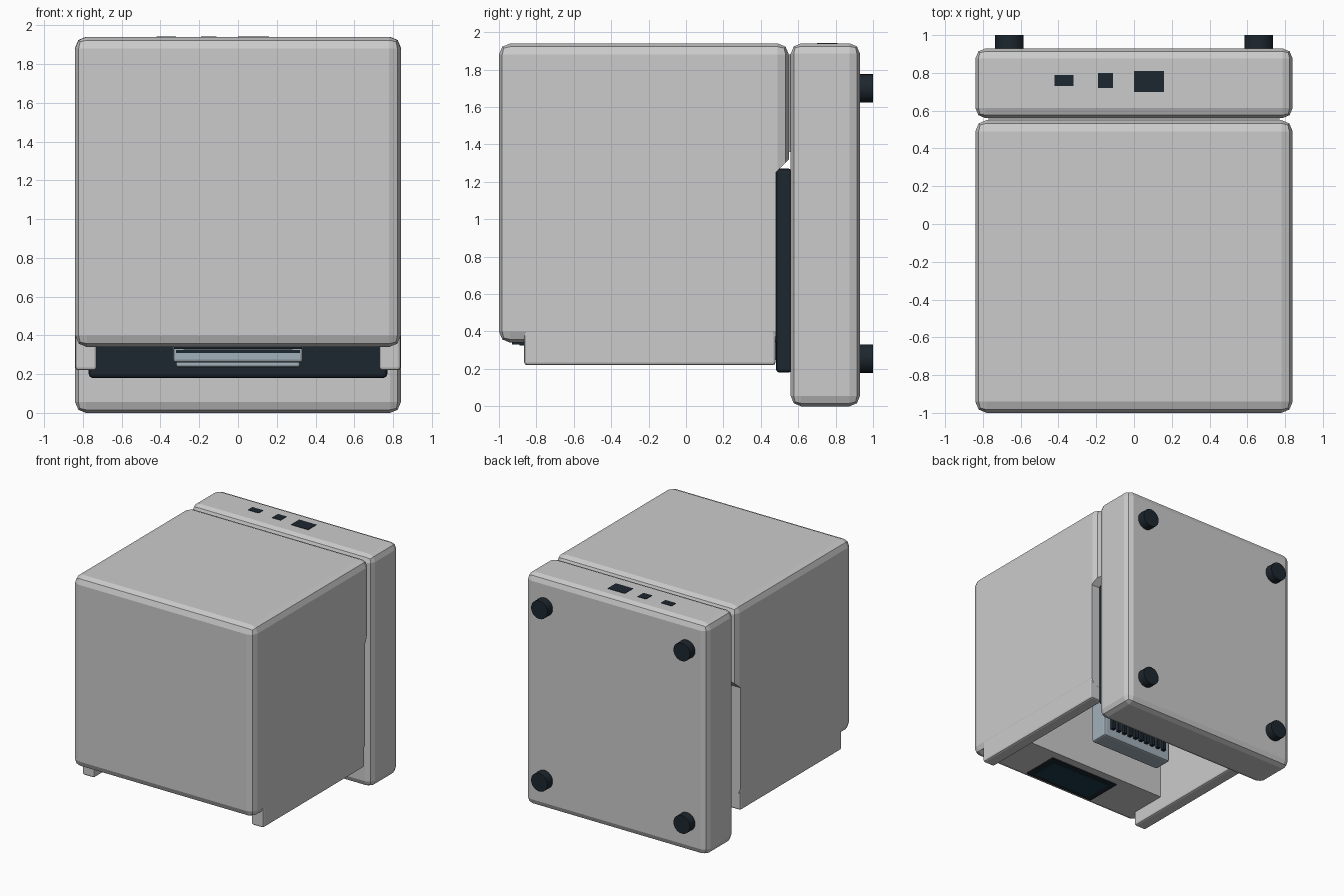
import bpy, bmesh
from math import radians
from mathutils import Matrix

if "Cube" in bpy.data.objects:
    bpy.data.objects.remove(bpy.data.objects["Cube"])


def material(name, rgb):
    m = bpy.data.materials.new(name)
    m.diffuse_color = (*rgb, 1)
    m.use_nodes = True
    m.node_tree.nodes["Principled BSDF"].inputs["Base Color"].default_value = m.diffuse_color
    return m


DARK = material("dark_plastic", (0.012, 0.02, 0.028))
PALE = material("pale_metal", (0.36, 0.44, 0.49))
GLASS = material("screen_glass", (0.01, 0.045, 0.07))


def finish(name, bm, mat=None, bevel=0, segments=2):
    bmesh.ops.recalc_face_normals(bm, faces=bm.faces)
    me = bpy.data.meshes.new(name)
    bm.to_mesh(me)
    bm.free()
    ob = bpy.data.objects.new(name, me)
    bpy.context.collection.objects.link(ob)
    if mat:
        me.materials.append(mat)
    if bevel:
        mod = ob.modifiers.new("bevel", "BEVEL")
        mod.width, mod.segments = bevel, segments
    return ob


def add_box(bm, x, y, z):
    """Box given by its (min, max) range on each axis."""
    size = [b - a for a, b in (x, y, z)]
    mid = [(a + b) / 2 for a, b in (x, y, z)]
    bmesh.ops.create_cube(bm, size=1, matrix=Matrix.Translation(mid) @ Matrix.Diagonal((*size, 1)))


def box(name, x, y, z, mat=None, bevel=0, segments=2):
    bm = bmesh.new()
    add_box(bm, x, y, z)
    return finish(name, bm, mat, bevel, segments)


def prism(name, profile, half_width):
    """Side profile (y, z) extruded across x."""
    bm = bmesh.new()
    face = bm.faces.new([bm.verts.new((-half_width, y, z)) for y, z in profile])
    ext = bmesh.ops.extrude_face_region(bm, geom=[face])
    verts = [v for v in ext["geom"] if isinstance(v, bmesh.types.BMVert)]
    bmesh.ops.translate(bm, verts=verts, vec=(2 * half_width, 0, 0))
    return finish(name, bm)


def cut(target, cutter):
    mod = target.modifiers.new("cut", "BOOLEAN")
    mod.operation, mod.solver, mod.object = "DIFFERENCE", "EXACT", cutter
    cutter.hide_render = True
    cutter.display_type = "WIRE"


# Base slab
box("base", (-0.84, 0.84), (0.56, 0.93), (0, 1.94), bevel=0.055)

# Main housing with open work chamber and stepped rear
housing = box("housing", (-0.84, 0.84), (-1, 0.55), (0.34, 1.94), bevel=0.06)
cut(housing, prism("step_cutter", [(0.48, 0), (0.48, 1.25), (0.56, 1.33), (0.7, 1.33), (0.7, 0)], 1))
cut(housing, box("chamber_cutter", (-0.73, 0.73), (-0.54, 0.75), (0, 1.24)))

# Side walls projecting past the housing
for side, x in (("left", (-0.839, -0.729)), ("right", (0.729, 0.839))):
    box(f"{side}_wall", x, (-0.865, 0.479), (0.22, 0.6), bevel=0.015)

# Neck joining housing and base
box("neck", (-0.77, 0.77), (0.5, 0.58), (1.36, 1.88))

# Dark work deck and sample plate
box("deck", (-0.77, 0.77), (0.48, 0.57), (0.18, 1.27), DARK, 0.02)
box("sample_plate", (-0.32, 0.32), (0.4, 0.48), (0.235, 0.66), PALE, 0.012)

# Dispensing carriage with a row of nozzles
box("carriage", (-0.335, 0.335), (-0.12, 0.04), (0.26, 1.25), PALE, 0.015)
box("carriage_trim", (-0.32, 0.32), (-0.125, -0.11), (0.31, 0.325), DARK)
bm = bmesh.new()
for i in range(10):
    x = -0.26 + i * 0.52 / 9
    add_box(bm, (x - 0.015, x + 0.015), (0.03, 0.07), (0.33, 0.43))
finish("nozzles", bm, DARK)

# Display on the underside of the front cap
box("display_bezel", (-0.33, 0.33), (-0.93, -0.61), (0.33, 0.36), DARK)
box("display_glass", (-0.28, 0.28), (-0.89, -0.65), (0.326, 0.34), GLASS)

# Ports on the end of the base
for name, x, y in (("small_port", (-0.42, -0.32), (0.73, 0.79)),
                   ("square_port", (-0.19, -0.11), (0.72, 0.80)),
                   ("power_port", (0, 0.16), (0.70, 0.81))):
    box(name, x, y, (1.92, 1.943), DARK)

# Round feet
for i, (x, z) in enumerate((x, z) for x in (-0.66, 0.66) for z in (0.255, 1.70)):
    bm = bmesh.new()
    bmesh.ops.create_cone(bm, cap_ends=True, segments=24, radius1=0.076, radius2=0.076, depth=0.09,
                          matrix=Matrix.Translation((x, 0.955, z)) @ Matrix.Rotation(radians(90), 4, "X"))
    foot = finish(f"foot_{i + 1}", bm, DARK)
    for p in foot.data.polygons:
        p.use_smooth = len(p.vertices) == 4
